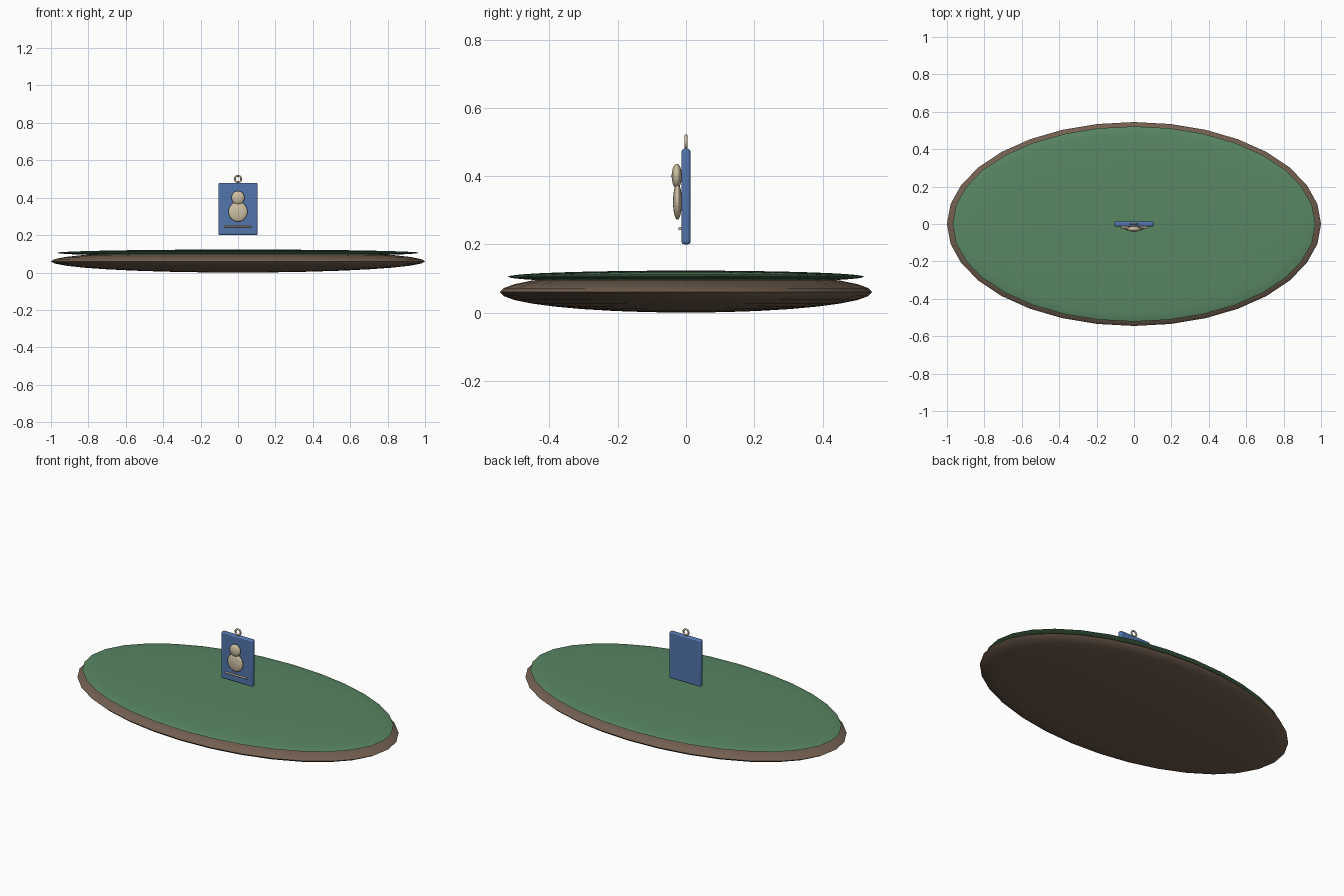
import bpy
import math

if "Cube" in bpy.data.objects:
    bpy.data.objects.remove(bpy.data.objects["Cube"])


def material(name, rgb):
    m = bpy.data.materials.new(name)
    m.diffuse_color = (*rgb, 1.0)
    m.use_nodes = True
    m.node_tree.nodes["Principled BSDF"].inputs["Base Color"].default_value = m.diffuse_color
    return m


GREEN = material("grass green", (0.10, 0.24, 0.125))
BROWN = material("earth brown", (0.17, 0.115, 0.08))
BLUE = material("tag blue", (0.085, 0.18, 0.42))
CREAM = material("bone cream", (0.62, 0.53, 0.37))


def finish(name, mat, angle=40):
    ob = bpy.context.object
    ob.name = name
    ob.data.materials.append(mat)
    bpy.ops.object.transform_apply(location=False, rotation=True, scale=True)
    bpy.ops.object.shade_smooth_by_angle(angle=math.radians(angle))
    return ob


def ellipsoid(name, centre, radii, mat, segments=32, rings=16):
    bpy.ops.mesh.primitive_uv_sphere_add(
        segments=segments, ring_count=rings, radius=1, location=centre)
    bpy.context.object.scale = radii
    return finish(name, mat, 60)


# Island: a flattened earth mound with a thin grass cap
ellipsoid("earth_base", (0, 0, 0.06), (1.0, 0.545, 0.06), BROWN)
ellipsoid("grass_cap", (0, 0, 0.105), (0.97, 0.522, 0.018), GREEN)

# Floating tag with softened edges
bpy.ops.mesh.primitive_cube_add(size=1, location=(0, 0, 0.34))
bpy.context.object.scale = (0.21, 0.026, 0.28)
tag = finish("tag_plate", BLUE)
bevel = tag.modifiers.new("soft_edges", 'BEVEL')
bevel.width = 0.008
bevel.segments = 3

# Hanging ring above the tag
bpy.ops.mesh.primitive_torus_add(
    major_radius=0.017, minor_radius=0.005, major_segments=24,
    minor_segments=10, location=(0, 0, 0.5), rotation=(math.pi / 2, 0, 0))
finish("hanging_ring", CREAM, 60)

# Raised figure on the tag front
ellipsoid("figure_body", (0, -0.025, 0.325), (0.051, 0.013, 0.053), CREAM)
ellipsoid("figure_head", (0, -0.027, 0.40), (0.035, 0.015, 0.036), CREAM)

# Bar under the figure
bpy.ops.mesh.primitive_cylinder_add(
    vertices=16, radius=0.005, depth=0.142, location=(0, -0.018, 0.246),
    rotation=(0, math.pi / 2, 0))
finish("name_bar", CREAM)
